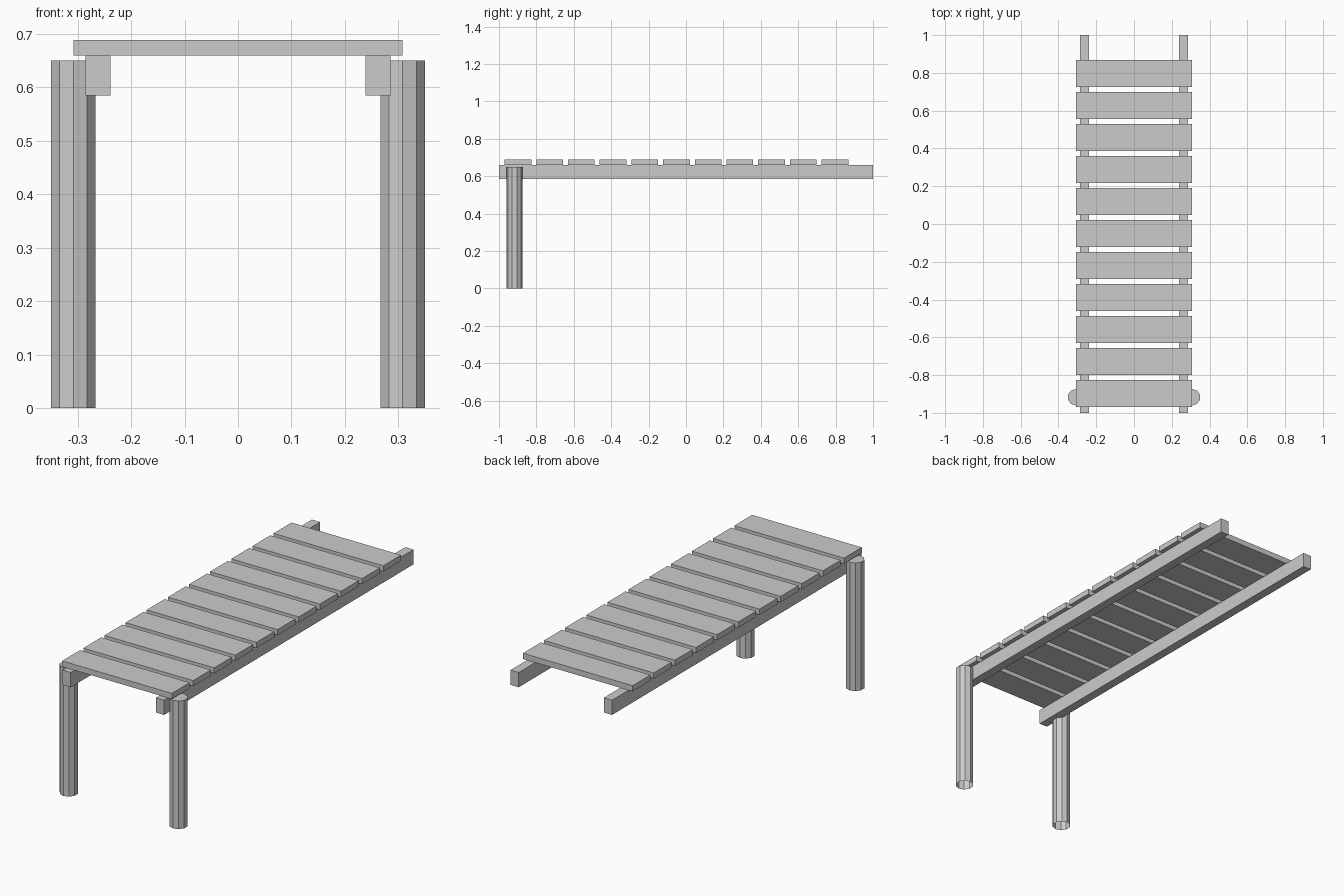
import bpy
import bmesh
from mathutils import Matrix

cube = bpy.data.objects.get("Cube")
if cube:
    bpy.data.objects.remove(cube, do_unlink=True)

# One plain grey for everything
GREY = (0.6, 0.6, 0.6, 1.0)
grey = bpy.data.materials.new("plain_grey")
grey.use_nodes = True
grey.diffuse_color = GREY
grey.node_tree.nodes["Principled BSDF"].inputs["Base Color"].default_value = GREY


def finish(name, bm):
    mesh = bpy.data.meshes.new(name)
    bm.to_mesh(mesh)
    bm.free()
    mesh.materials.append(grey)
    obj = bpy.data.objects.new(name, mesh)
    bpy.context.collection.objects.link(obj)
    return obj


def box(name, centre, size):
    bm = bmesh.new()
    bmesh.ops.create_cube(bm, size=1, matrix=Matrix.Translation(centre) @ Matrix.Diagonal((*size, 1)))
    return finish(name, bm)


def post(name, x, y, radius, height):
    # Ten-sided post, capped on top and open at the foot
    bm = bmesh.new()
    bmesh.ops.create_cone(bm, cap_ends=True, segments=10, radius1=radius, radius2=radius, depth=height,
                          matrix=Matrix.Translation((x, y, height / 2)) @ Matrix.Rotation(1.5707963, 4, "Z"))
    # Keep a corner pointing straight to the front
    front = min(bm.verts, key=lambda v: v.co.y)
    if abs(front.co.x - x) > 0.001:
        bmesh.ops.rotate(bm, verts=bm.verts, cent=(x, y, 0), matrix=Matrix.Rotation(0.3141593, 3, "Z"))
    bm.normal_update()
    foot = [f for f in bm.faces if f.normal.z < -0.9]
    bmesh.ops.delete(bm, geom=foot, context="FACES_ONLY")
    return finish(name, bm)


# Side beams and front posts
for side, sign in (("left", 1), ("right", -1)):
    box(f"{side}_beam", (sign * 0.262, 0, 0.6225), (0.046, 2, 0.075))
    post(f"{side}_post", sign * 0.308, -0.917, 0.0436, 0.65)

# Deck planks, stopping short of the back end of the beams
for i in range(11):
    box(f"plank_{i + 1}", (0, -0.8985 + i * 0.1695, 0.6745), (0.616, 0.143, 0.029))
